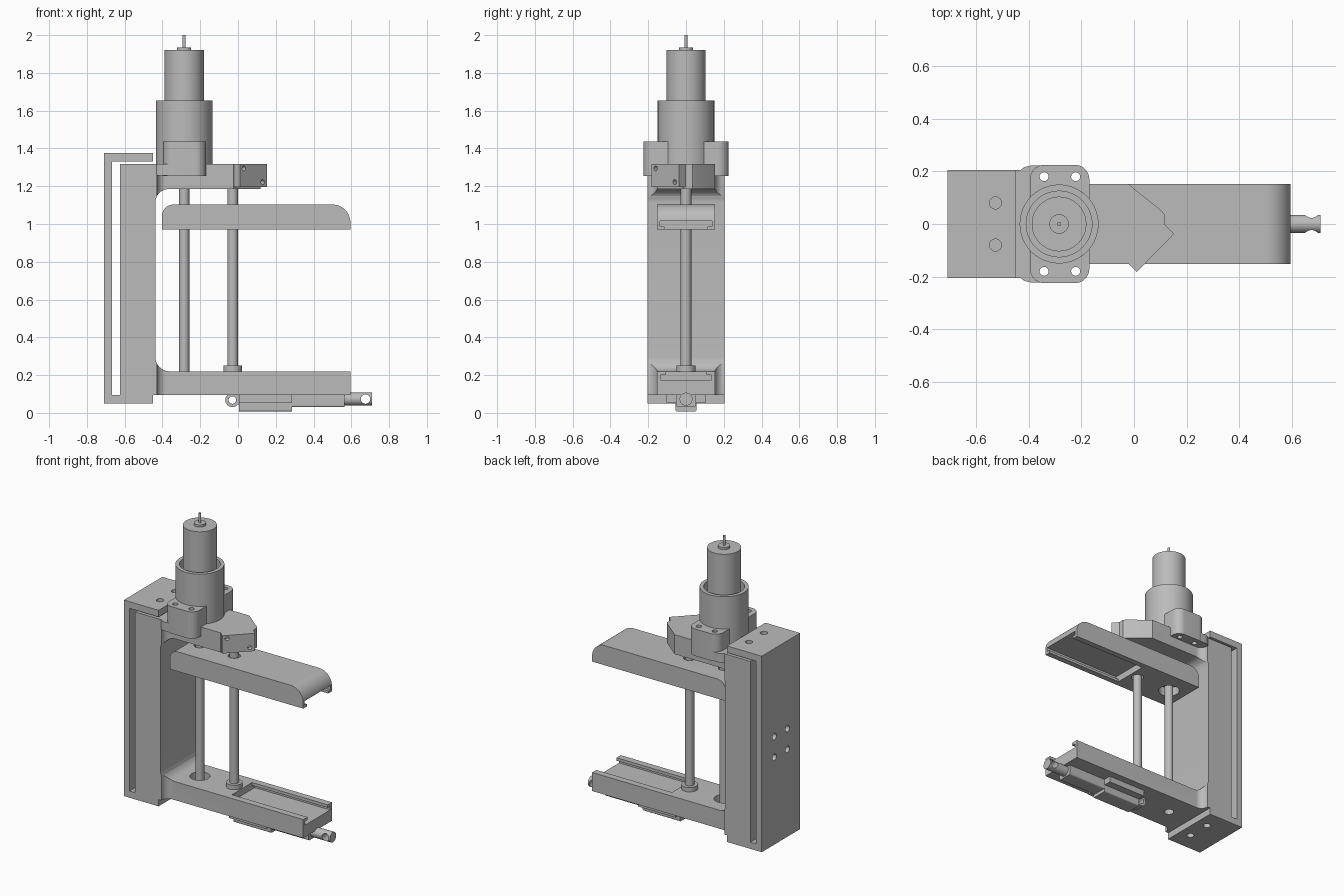
import bpy, bmesh, math
from mathutils import Vector

cube = bpy.data.objects.get("Cube")
if cube:
    bpy.data.objects.remove(cube, do_unlink=True)

grey = bpy.data.materials.new("machined grey")
grey.use_nodes = True
GREY = (0.5, 0.5, 0.5, 1)
grey.diffuse_color = GREY
bsdf = next(n for n in grey.node_tree.nodes if n.type == 'BSDF_PRINCIPLED')
bsdf.inputs["Base Color"].default_value = GREY


def rounded(corners, steps=10):
    """Outline from (a, b) or (a, b, radius) corners, with tangent arcs."""
    out = []
    for i, c in enumerate(corners):
        p = Vector(c[:2])
        if len(c) == 2:
            out.append(p)
            continue
        u = (Vector(corners[i - 1][:2]) - p).normalized()
        v = (Vector(corners[(i + 1) % len(corners)][:2]) - p).normalized()
        half = u.angle(v) / 2
        mid = p + (u + v).normalized() * c[2] / math.sin(half)
        start = p + u * c[2] / math.tan(half) - mid
        end = p + v * c[2] / math.tan(half) - mid
        sweep = math.pi - 2 * half
        for k in range(steps + 1):
            t = k / steps
            out.append(mid + (start * math.sin((1 - t) * sweep)
                              + end * math.sin(t * sweep)) / math.sin(sweep))
    return out


def box2(a0, a1, b0, b1, r=None):
    pts = [(a0, b0), (a1, b0), (a1, b1), (a0, b1)]
    return [p + (r,) for p in pts] if r else pts


def circle(a, b, r, n=48):
    return [(a + r * math.cos(math.tau * i / n), b + r * math.sin(math.tau * i / n))
            for i in range(n)]


def prism(name, outline, axis, lo, hi):
    """Extrude an outline along an axis; outline uses the other two axes in order."""
    place = {'x': lambda p, d: (d, p[0], p[1]),
             'y': lambda p, d: (p[0], d, p[1]),
             'z': lambda p, d: (p[0], p[1], d)}[axis]
    bm = bmesh.new()
    rings = [[bm.verts.new(place(p, d)) for p in outline] for d in (lo, hi)]
    n = len(outline)
    for ring in rings:
        bm.faces.new(ring)
    for i in range(n):
        j = (i + 1) % n
        bm.faces.new((rings[0][i], rings[0][j], rings[1][j], rings[1][i]))
    bmesh.ops.recalc_face_normals(bm, faces=bm.faces)
    mesh = bpy.data.meshes.new(name)
    bm.to_mesh(mesh)
    bm.free()
    mesh.materials.append(grey)
    ob = bpy.data.objects.new(name, mesh)
    bpy.context.collection.objects.link(ob)
    return ob


def combine(ob, other, operation='DIFFERENCE'):
    """Apply a boolean and discard the helper."""
    mod = ob.modifiers.new("cut", 'BOOLEAN')
    mod.operation, mod.object, mod.solver = operation, other, 'EXACT'
    bpy.context.view_layer.objects.active = ob
    bpy.ops.object.modifier_apply(modifier=mod.name)
    bpy.data.objects.remove(other, do_unlink=True)


def drill(ob, outline, axis, lo, hi):
    combine(ob, prism("cutter", outline, axis, lo, hi))


SCREW_X, GUIDE_X = -0.285, -0.028

# Wall bracket: C-section with mounting holes
bracket = prism("wall_bracket", [(-0.71, 0.05), (-0.45, 0.05), (-0.45, 0.095), (-0.668, 0.095),
                                 (-0.668, 1.33), (-0.45, 1.33), (-0.45, 1.375), (-0.71, 1.375)],
                'y', -0.205, 0.205)
for side in (-1, 1):
    for z in (0.64, 0.78):
        drill(bracket, circle(side * 0.07, z, 0.022, 24), 'x', -0.8, -0.65)
    for lo, hi in ((0, 0.2), (1.25, 1.5)):
        drill(bracket, circle(-0.527, side * 0.08, 0.023, 24), 'z', lo, hi)

# Main frame: column with two arms, narrowing from column to arms
frame = prism("main_frame", rounded([(-0.625, 0.095), (0.595, 0.095), (0.595, 0.22),
                                     (-0.437, 0.22, 0.075), (-0.437, 1.185, 0.07),
                                     (0.118, 1.185), (0.118, 1.317), (-0.625, 1.317)]),
              'y', -0.205, 0.205)
plan = rounded([(-0.7, -0.205), (-0.43, -0.205), (-0.43, -0.153, 0.05), (0.7, -0.153),
                (0.7, 0.153), (-0.43, 0.153, 0.05), (-0.43, 0.205), (-0.7, 0.205)])
combine(frame, prism("plan", plan, 'z', 0, 1.5), 'INTERSECT')
# Upper arm nose
drill(frame, [(-0.025, 0.155), (0.105, 0.05), (0.13, 0.02), (0.2, 0.02), (0.2, 0.2), (-0.025, 0.2)],
      'z', 1.1, 1.4)
drill(frame, [(-0.025, -0.155), (0.12, -0.01), (0.2, -0.01), (0.2, -0.2), (-0.025, -0.2)],
      'z', 1.1, 1.4)
# Lower T-slot and screw bore
drill(frame, box2(0.03, 0.7, -0.108, 0.108), 'z', 0.19, 0.3)
drill(frame, box2(0.03, 0.7, -0.135, 0.135), 'z', 0.175, 0.2)
drill(frame, circle(SCREW_X, 0, 0.062), 'z', 0.16, 0.3)
drill(frame, circle(SCREW_X, 0, 0.03), 'z', 0.05, 0.2)

# Motor mount: shoulder plate, flange and sleeve
shoulder = prism("mount_shoulder", rounded(box2(-0.45, -0.172, -0.222, 0.222, 0.06)), 'z', 1.257, 1.318)
flange = prism("mount_flange", rounded(box2(-0.396, -0.17, -0.225, 0.225, 0.055)), 'z', 1.255, 1.437)
for x in (-0.342, -0.222):
    for y in (-0.18, 0.18):
        for part in (shoulder, flange):
            drill(part, circle(x, y, 0.017, 24), 'z', 1.2, 1.5)
sleeve = prism("motor_sleeve", circle(SCREW_X, 0, 0.15, 64), 'z', 1.3, 1.655)
drill(sleeve, circle(SCREW_X, 0, 0.125, 64), 'z', 1.45, 1.7)

# Motor and the two vertical rods
for name, x, r, lo, hi in (("motor_body", SCREW_X, 0.104, 1.4, 1.92),
                           ("motor_boss", SCREW_X, 0.037, 1.91, 1.935),
                           ("motor_shaft", SCREW_X, 0.008, 1.92, 2.0),
                           ("lead_screw", SCREW_X, 0.027, 0.13, 1.25),
                           ("guide_rod", GUIDE_X, 0.028, 0.15, 1.25),
                           ("guide_collar", GUIDE_X, 0.05, 0.2, 0.25)):
    prism(name, circle(x, 0, r), 'z', lo, hi)

# Limit switch set at 45 degrees on the upper arm
switch = prism("limit_switch", [(-0.028, -0.145), (0.01, -0.183), (0.153, -0.037), (0.115, 0.001)],
               'z', 1.197, 1.317)
for x, y, z in ((0.031, -0.161, 1.294), (0.13, -0.06, 1.222)):
    pin = prism("pin", circle(0, 0, 0.013, 20), 'x', -0.03, 0.03)
    pin.location = (x, y, z)
    pin.rotation_euler.z = -math.pi / 4
    bpy.context.view_layer.update()
    combine(switch, pin)

# Moving jaw with T-slot underneath
jaw = prism("moving_jaw", rounded([(-0.402, 0.97), (0.595, 0.97), (0.595, 1.103, 0.095),
                                   (-0.402, 1.103, 0.06)]), 'y', -0.153, 0.153)
drill(jaw, box2(0.03, 0.7, -0.115, 0.115), 'z', 0.9, 1.0)
drill(jaw, box2(0.03, 0.7, -0.137, 0.137), 'z', 0.987, 1.015)
drill(jaw, circle(SCREW_X, 0, 0.065), 'z', 0.9, 1.03)
drill(jaw, circle(SCREW_X, 0, 0.035), 'z', 1.0, 1.2)
drill(jaw, circle(GUIDE_X, 0, 0.038), 'z', 0.9, 1.2)

# Linear actuator below the lower arm
prism("actuator_gearbox", box2(0.005, 0.285, -0.105, 0.105), 'z', 0.055, 0.1)
prism("actuator_housing", rounded(box2(-0.055, 0.055, 0.008, 0.12, 0.008)), 'x', 0.005, 0.285)
prism("actuator_tube", rounded(box2(-0.052, 0.052, 0.03, 0.125, 0.01)), 'x', 0.28, 0.565)
lug = prism("actuator_rear_lug", circle(-0.03, 0.068, 0.037), 'y', -0.035, 0.035)
arm = prism("lug_arm", box2(-0.03, 0.02, 0.045, 0.095), 'y', -0.035, 0.035)
combine(lug, arm, 'UNION')
drill(lug, circle(-0.03, 0.068, 0.02, 24), 'y', -0.1, 0.1)
rod = prism("actuator_rod", circle(0, 0.073, 0.034), 'x', 0.55, 0.71)
drill(rod, circle(0.675, 0.073, 0.025, 32), 'y', -0.1, 0.1)

# Smooth the curved walls while keeping edges crisp
for ob in bpy.context.view_layer.objects:
    ob.select_set(ob.type == 'MESH')
bpy.context.view_layer.objects.active = frame
bpy.ops.object.shade_smooth_by_angle(angle=math.radians(30))
